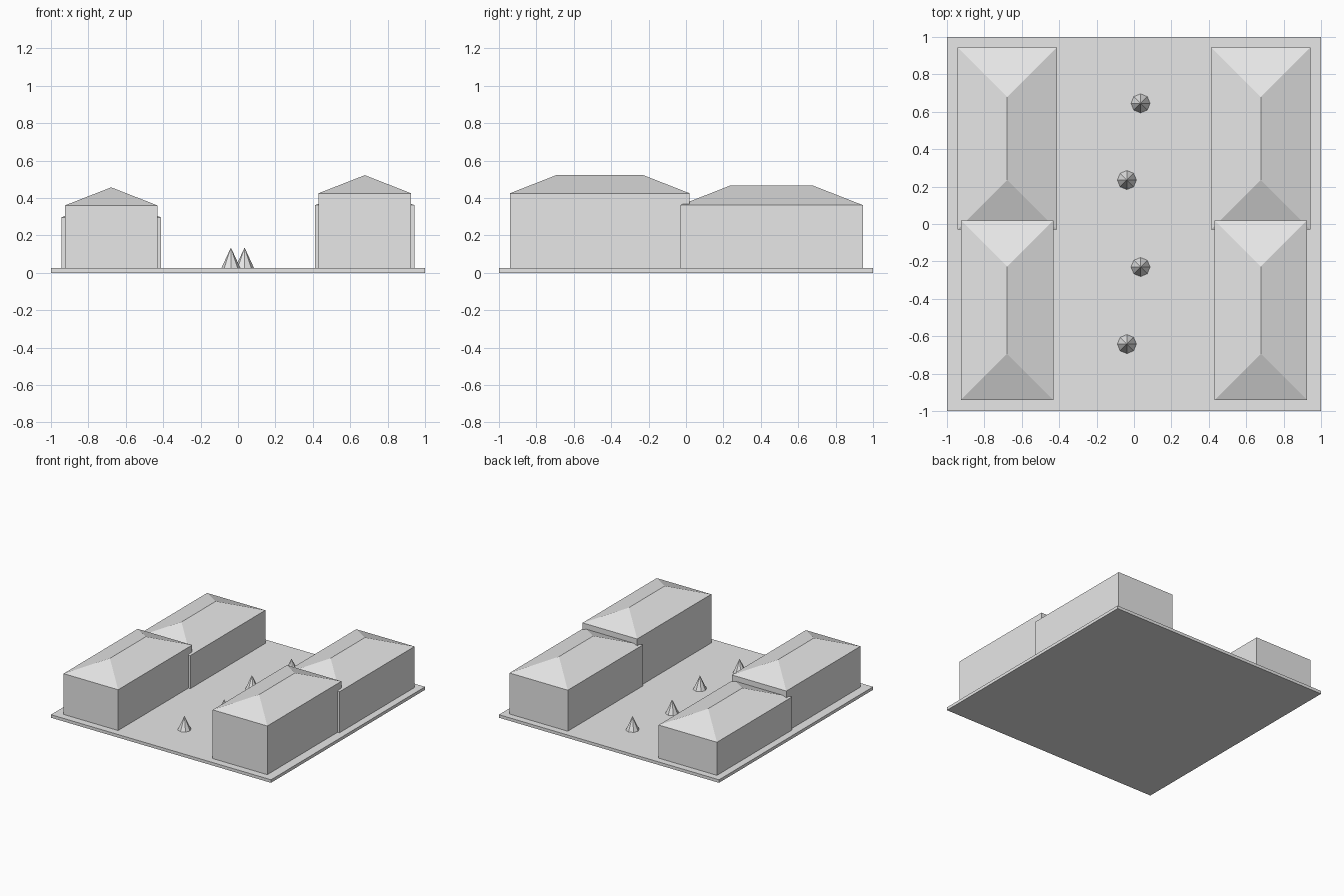
import bpy
import bmesh

default = bpy.data.objects.get("Cube")
if default:
    bpy.data.objects.remove(default, do_unlink=True)

# One plain grey for the whole massing model
GREY = (0.8, 0.8, 0.8, 1.0)
grey = bpy.data.materials.new("plain_grey")
grey.use_nodes = True
grey.diffuse_color = GREY
grey.node_tree.nodes["Principled BSDF"].inputs["Base Color"].default_value = GREY

GROUND = 0.025


def finish(name, bm):
    bmesh.ops.recalc_face_normals(bm, faces=bm.faces)
    mesh = bpy.data.meshes.new(name)
    bm.to_mesh(mesh)
    bm.free()
    mesh.materials.append(grey)
    obj = bpy.data.objects.new(name, mesh)
    bpy.context.collection.objects.link(obj)
    return obj


def box(x0, x1, y0, y1, z0, z1):
    bm = bmesh.new()
    bmesh.ops.create_cube(bm, size=1)
    for v in bm.verts:
        v.co.x = x1 if v.co.x > 0 else x0
        v.co.y = y1 if v.co.y > 0 else y0
        v.co.z = z1 if v.co.z > 0 else z0
    return bm


def hipped_building(name, x, half, y0, y1, eave, rise):
    """Box walls with a hipped roof whose hips run in at 45 degrees."""
    bm = box(x - half, x + half, y0, y1, GROUND, eave)
    top = max(bm.faces, key=lambda f: f.calc_center_median().z)
    corners = [v.co.copy() for v in top.verts]
    bm.faces.remove(top)
    ring = [next(v for v in bm.verts if (v.co - c).length < 1e-6) for c in corners]
    ridge = {
        False: bm.verts.new((x, y0 + half, eave + rise)),
        True: bm.verts.new((x, y1 - half, eave + rise)),
    }
    middle = (y0 + y1) / 2
    for a, b in zip(ring, ring[1:] + ring[:1]):
        ra, rb = ridge[a.co.y > middle], ridge[b.co.y > middle]
        bm.faces.new((a, b, ra) if ra is rb else (a, b, rb, ra))
    return finish(name, bm)


# Ground slab
finish("ground_slab", box(-1, 1, -1, 1, 0, GROUND))

# Two rows of buildings, the left-hand row (+x) taller
for side, x, step in (("left", 0.678, 0.065), ("right", -0.678, 0)):
    hipped_building("front_building_" + side, x, 0.248, -0.942, 0.02, 0.36 + step, 0.097)
    hipped_building("back_building_" + side, x, 0.265, -0.03, 0.945, 0.297 + step, 0.104)

# Staggered cone trees down the middle
for i, (x, y) in enumerate([(0.035, 0.645), (-0.038, 0.235), (0.035, -0.23), (-0.038, -0.642)]):
    bm = bmesh.new()
    bmesh.ops.create_cone(bm, cap_ends=True, segments=8, radius1=0.051, radius2=0, depth=0.11)
    bmesh.ops.remove_doubles(bm, verts=bm.verts, dist=1e-5)
    bmesh.ops.translate(bm, verts=bm.verts, vec=(x, y, GROUND + 0.055))
    finish(f"cone_tree_{i + 1}", bm)
